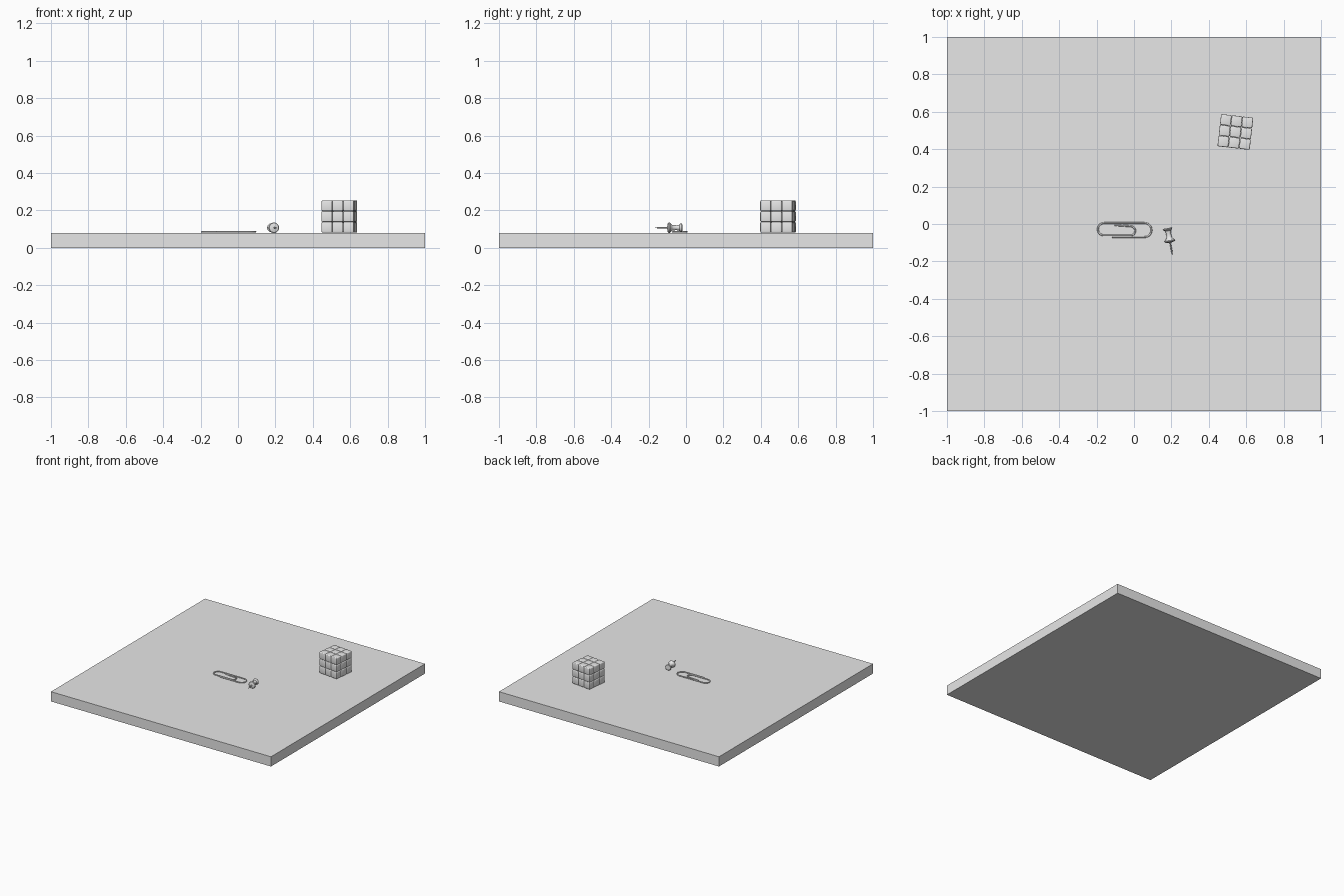
import bpy, bmesh, math
from mathutils import Matrix, Vector

if "Cube" in bpy.data.objects:
    bpy.data.objects.remove(bpy.data.objects["Cube"])

grey = bpy.data.materials.new("plain_grey")
grey.use_nodes = True
grey.diffuse_color = (0.8, 0.8, 0.8, 1)
grey.node_tree.nodes["Principled BSDF"].inputs["Base Color"].default_value = (0.8, 0.8, 0.8, 1)

TOP = 0.08  # height of the table surface


def make_object(name, bm):
    mesh = bpy.data.meshes.new(name)
    bm.to_mesh(mesh)
    bm.free()
    obj = bpy.data.objects.new(name, mesh)
    bpy.context.collection.objects.link(obj)
    mesh.materials.append(grey)
    return obj


def smooth(obj, angle=40):
    bpy.ops.object.select_all(action='DESELECT')
    obj.select_set(True)
    bpy.context.view_layer.objects.active = obj
    bpy.ops.object.shade_smooth_by_angle(angle=math.radians(angle))


# Table slab
bm = bmesh.new()
bmesh.ops.create_cube(bm, size=1, matrix=Matrix.Translation((0, 0, TOP / 2)) @ Matrix.Diagonal((2, 2, TOP, 1)))
make_object("table_slab", bm)

# Puzzle cube: a grid of rounded blocks
PITCH = 0.058
bm = bmesh.new()
steps = (-1, 0, 1)
for i in steps:
    for j in steps:
        for k in steps:
            if (i, j, k) != (0, 0, 0):
                bmesh.ops.create_cube(bm, size=PITCH - 0.001,
                                      matrix=Matrix.Translation(Vector((i, j, k)) * PITCH))
bmesh.ops.bevel(bm, geom=bm.edges[:], offset=0.006, segments=3, profile=0.5, affect='EDGES')
puzzle = make_object("puzzle_cube", bm)
puzzle.location = (0.542, 0.492, TOP + 1.5 * PITCH)
puzzle.rotation_euler.z = math.radians(-6.5)
smooth(puzzle)


# Paper clip: straight runs joined by half circles
def half_turn(x, y_from, y_to, side):
    mid, r = (y_from + y_to) / 2, (y_from - y_to) / 2
    return [(x + side * abs(r) * math.sin(t), mid + r * math.cos(t))
            for t in (math.pi * n / 14 for n in range(15))]


WIRE = 0.0045
path = [(-0.105, -0.006)]
path += half_turn(-0.018, -0.012, -0.061, 1)
path += half_turn(-0.16, -0.061, 0.005, -1)
path += half_turn(0.056, 0.005, -0.07, 1)
path += [(-0.118, -0.07)]
curve = bpy.data.curves.new("paper_clip", 'CURVE')
curve.dimensions = '3D'
curve.bevel_depth = WIRE
curve.bevel_resolution = 3
curve.use_fill_caps = True
spline = curve.splines.new('POLY')
spline.points.add(len(path) - 1)
for point, (x, y) in zip(spline.points, path):
    point.co = (x, y, TOP + WIRE, 1)
spline.use_smooth = True
curve.materials.append(grey)
clip = bpy.data.objects.new("paper_clip", curve)
bpy.context.collection.objects.link(clip)


# Push pin: profiles of (radius, distance along axis), turned around the axis
def lathe(name, profile, segments):
    bm = bmesh.new()
    verts = [bm.verts.new((r, 0, d)) for r, d in profile]
    edges = [bm.edges.new(pair) for pair in zip(verts, verts[1:])]
    bmesh.ops.spin(bm, geom=verts + edges, cent=(0, 0, 0), axis=(0, 0, 1),
                   angle=math.tau, steps=segments)
    bmesh.ops.remove_doubles(bm, verts=bm.verts, dist=0.00005)
    bmesh.ops.recalc_face_normals(bm, faces=bm.faces)
    obj = make_object(name, bm)
    start, end = Vector((0.179, -0.022, 0.107)), Vector((0.206, -0.167, 0.107))
    obj.location = start
    obj.rotation_euler = (end - start).to_track_quat('Z', 'Y').to_euler()
    smooth(obj, 35)
    return obj


lathe("pin_grip", [(0, 0), (0.021, 0), (0.024, 0.003), (0.024, 0.007), (0.021, 0.010),
                   (0.015, 0.015), (0.013, 0.03), (0.014, 0.048), (0.018, 0.057),
                   (0.025, 0.063), (0.028, 0.067), (0.028, 0.071), (0.025, 0.075),
                   (0.008, 0.079), (0, 0.079)], 28)
lathe("pin_needle", [(0, 0.07), (0.0035, 0.07), (0.0035, 0.132), (0, 0.147)], 12)
